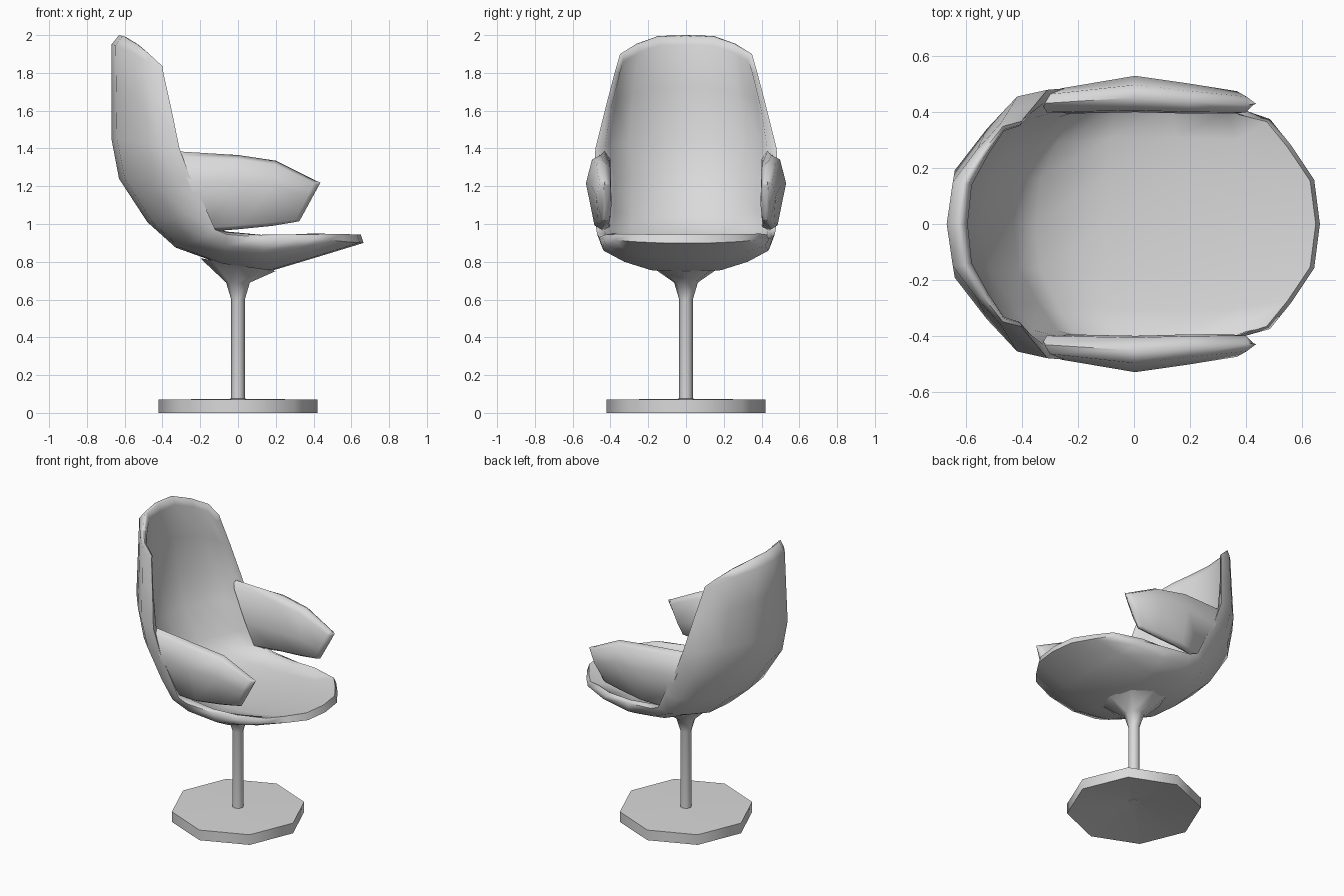
import bpy, bmesh, math

cube = bpy.data.objects.get("Cube")
if cube:
    bpy.data.objects.remove(cube, do_unlink=True)

grey = bpy.data.materials.new("light_grey")
grey.use_nodes = True
grey.diffuse_color = (0.7, 0.7, 0.7, 1)
for node in grey.node_tree.nodes:
    if node.type == 'BSDF_PRINCIPLED':
        node.inputs["Base Color"].default_value = (0.7, 0.7, 0.7, 1)


def finish(name, bm, angle):
    bmesh.ops.recalc_face_normals(bm, faces=bm.faces)
    mesh = bpy.data.meshes.new(name)
    bm.to_mesh(mesh)
    bm.free()
    mesh.materials.append(grey)
    obj = bpy.data.objects.new(name, mesh)
    bpy.context.collection.objects.link(obj)
    bpy.ops.object.select_all(action='DESELECT')
    obj.select_set(True)
    bpy.context.view_layer.objects.active = obj
    bpy.ops.object.shade_smooth_by_angle(angle=math.radians(angle))
    return obj


def loft(name, rings, angle, strip_caps=True):
    """Skin closed rings; close the ends with quad strips or single faces."""
    bm = bmesh.new()
    rows = [[bm.verts.new(p) for p in ring] for ring in rings]
    n = len(rows[0])
    for a, b in zip(rows, rows[1:]):
        for i in range(n):
            j = (i + 1) % n
            bm.faces.new((a[i], a[j], b[j], b[i]))
    for row in (rows[0], rows[-1]):
        if strip_caps:
            for i in range(n // 2 - 1):
                bm.faces.new((row[i], row[i + 1], row[n - 2 - i], row[n - 1 - i]))
        else:
            bm.faces.new(row)
    return finish(name, bm, angle)


# Seat and back: one shell, lofted from the front lip to the top of the back
half = [(0.4, 0.08), (0.71, 0.4), (0.95, 0.7), (1, 1)]
bow = [(-u, f) for u, f in reversed(half)] + [(0, 0)] + half


def arc(centre, rim, width):
    """Bowed section; height rises later towards the rim than depth does."""
    return [(centre[0] + (rim[0] - centre[0]) * f, width * u,
             centre[1] + (rim[1] - centre[1]) * f ** 1.4) for u, f in bow]


# outer centre, outer rim, outer half width, inner centre, inner rim, inner half width
stations = [
    ((.665, .90), (.41, .925), .395, (.65, .945), (.40, .95), .385),
    ((.42, .825), (.30, .92), .44, (.42, .915), (.29, .945), .425),
    ((.17, .75), (.12, .93), .46, (.17, .90), (.12, .943), .435),
    ((-.08, .785), (-.06, .945), .47, (-.10, .90), (-.06, .96), .43),
    ((-.33, .875), (-.12, .97), .475, (-.35, .945), (-.16, .99), .41),
    ((-.48, 1.01), (-.17, 1.08), .48, (-.43, 1.04), (-.21, 1.08), .40),
    ((-.63, 1.24), (-.25, 1.24), .485, (-.54, 1.25), (-.28, 1.24), .40),
    ((-.67, 1.45), (-.31, 1.40), .48, (-.59, 1.45), (-.325, 1.40), .43),
    ((-.67, 1.72), (-.355, 1.62), .425, (-.60, 1.72), (-.37, 1.62), .395),
    ((-.67, 1.95), (-.395, 1.80), .378, (-.595, 1.95), (-.41, 1.80), .35),
    ((-.63, 2.0), (-.40, 1.835), .368, (-.61, 1.995), (-.405, 1.832), .355),
]
loft("seat_shell", [arc(c, r, w) + arc(ic, ir, iw)[::-1]
                    for c, r, w, ic, ir, iw in stations], 75)

# Armrests: padded sections running forward from the rim of the shell
section = [(0, .4), (.05, .65), (.62, 1), (.94, .75),
           (1, .4), (.9, .05), (.4, 0), (.06, .1)]
# bottom point, top point, inner y, outer y
arm_stations = [
    ((-.15, .96), (-.33, 1.385), .395, .485),
    ((.01, .973), (.0, 1.365), .40, .53),
    ((.18, .99), (.20, 1.335), .395, .503),
    ((.30, 1.01), (.41, 1.23), .395, .475),
    ((.325, 1.015), (.437, 1.22), .425, .437),
]
for side, label in ((1, "left"), (-1, "right")):
    rings = [[(b[0] + (t[0] - b[0]) * h, side * (yi + (yo - yi) * v),
               b[1] + (t[1] - b[1]) * h) for h, v in section]
             for b, t, yi, yo in arm_stations]
    loft(label + "_armrest", rings, 75)


# Pedestal: column flaring into the underside of the seat, on a foot that is
# octagonal and hollowed out underneath
def ring(radius, z, sides, tilt=0.0):
    pts = []
    for i in range(sides):
        a = math.tau * i / sides
        x = radius * math.cos(a)
        pts.append((x, radius * math.sin(a), z - tilt * x))
    return pts


loft("column", [ring(.036, .06, 8), ring(.036, .60, 8), ring(.063, .69, 8),
                ring(.2, .785, 8, .17)], 50, False)
loft("foot", [ring(.03, .062, 8), ring(.42, 0, 8), ring(.42, .07, 8),
              ring(.03, .075, 8)], 50, False)
